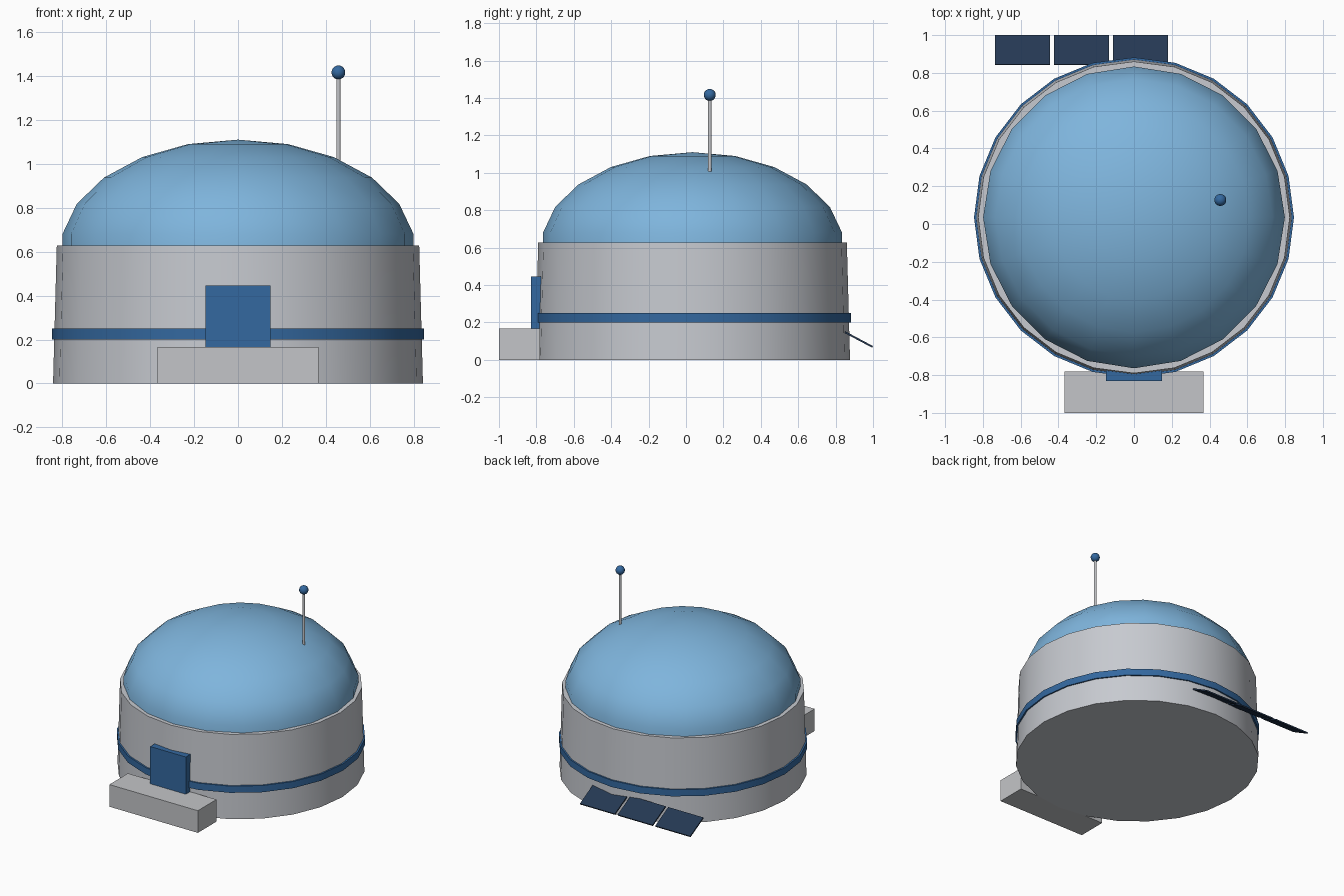
import bpy, bmesh, math
from mathutils import Matrix, Vector

if "Cube" in bpy.data.objects:
    bpy.data.objects.remove(bpy.data.objects["Cube"], do_unlink=True)

CY = 0.035  # centre line of the round body


def material(name, rgb):
    m = bpy.data.materials.new(name)
    m.use_nodes = True
    m.diffuse_color = (*rgb, 1)
    m.node_tree.nodes["Principled BSDF"].inputs["Base Color"].default_value = (*rgb, 1)
    return m


hull_grey = material("hull grey", (0.57, 0.59, 0.63))
step_grey = material("step grey", (0.55, 0.56, 0.58))
dome_blue = material("dome blue", (0.21, 0.46, 0.72))
trim_blue = material("trim blue", (0.034, 0.14, 0.35))
panel_navy = material("panel navy", (0.018, 0.04, 0.085))


def finish(bm, name, mat, smooth=False):
    me = bpy.data.meshes.new(name)
    bm.to_mesh(me)
    bm.free()
    ob = bpy.data.objects.new(name, me)
    bpy.context.collection.objects.link(ob)
    me.materials.append(mat)
    if smooth:
        bpy.ops.object.select_all(action="DESELECT")
        ob.select_set(True)
        bpy.context.view_layer.objects.active = ob
        bpy.ops.object.shade_smooth_by_angle(angle=math.radians(40))
    return ob


def frustum(name, x, y, z0, z1, r0, r1, sides, mat):
    bm = bmesh.new()
    bmesh.ops.create_cone(bm, cap_ends=True, segments=sides, radius1=r0, radius2=r1,
                          depth=z1 - z0, matrix=Matrix.Translation((x, y, (z0 + z1) / 2)))
    return finish(bm, name, mat, True)


def ball(name, center, rx, rz, segments, rings, mat, cut_z=None):
    bm = bmesh.new()
    bmesh.ops.create_uvsphere(bm, u_segments=segments, v_segments=rings, radius=1,
                              matrix=Matrix.Translation(center) @ Matrix.Diagonal((rx, rx, rz, 1)))
    if cut_z is not None:
        low = [v for v in bm.verts if v.co.z < cut_z]
        bmesh.ops.delete(bm, geom=low, context="VERTS")
    return finish(bm, name, mat, True)


def box(name, lo, hi, mat, tilt=0):
    lo, hi = Vector(lo), Vector(hi)
    bm = bmesh.new()
    bmesh.ops.create_cube(bm, size=1, matrix=Matrix.Translation((lo + hi) / 2)
                          @ Matrix.Rotation(tilt, 4, "X") @ Matrix.Diagonal((*(hi - lo), 1)))
    return finish(bm, name, mat)


# Round body, trim band and dome
frustum("hull", 0, CY, 0, 0.628, 0.842, 0.825, 24, hull_grey)
frustum("trim_band", 0, CY, 0.2, 0.25, 0.847, 0.847, 24, trim_blue)
ball("dome", (0, CY, 0.61), 0.807, 0.5, 20, 11, dome_blue, cut_z=0.5)

# Entrance
box("door", (-0.148, -0.83, 0.003), (0.148, -0.765, 0.445), trim_blue)
box("front_step", (-0.367, -1, 0), (0.367, -0.78, 0.166), step_grey)

# Antenna
frustum("antenna_rod", 0.457, 0.127, 1.0, 1.41, 0.01, 0.01, 10, step_grey)
ball("antenna_tip", (0.457, 0.127, 1.416), 0.032, 0.032, 14, 10, trim_blue)

# Row of tilted panels at the back
for i in range(3):
    x = -0.735 + i * 0.3125
    box(f"solar_panel_{i + 1}", (x, 0.833, 0.105), (x + 0.29, 1.008, 0.115),
        panel_navy, tilt=math.radians(-28))
